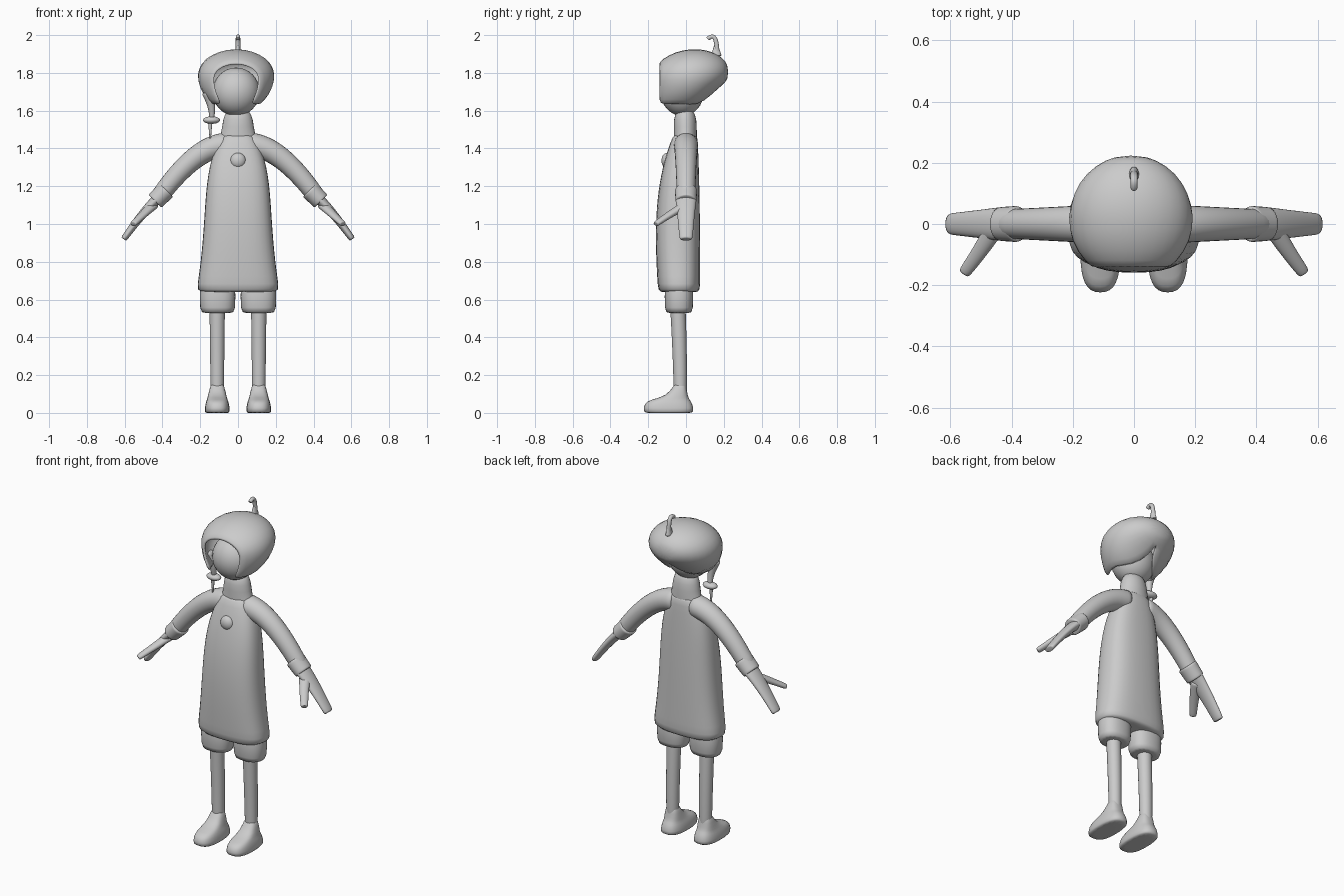
import bpy, bmesh, math
from mathutils import Vector

cube = bpy.data.objects.get("Cube")
if cube:
    bpy.data.objects.remove(cube, do_unlink=True)

colour = (0.6, 0.6, 0.6, 1)
grey = bpy.data.materials.new("plain_grey")
grey.use_nodes = True
grey.diffuse_color = colour
grey.node_tree.nodes["Principled BSDF"].inputs["Base Color"].default_value = colour


def finish(name, bm, mirror=False, smooth_level=1, thickness=0):
    """Turn a bmesh into a smooth grey object with the modifiers it needs."""
    bmesh.ops.recalc_face_normals(bm, faces=bm.faces)
    mesh = bpy.data.meshes.new(name)
    bm.to_mesh(mesh)
    bm.free()
    mesh.materials.append(grey)
    for polygon in mesh.polygons:
        polygon.use_smooth = True
    obj = bpy.data.objects.new(name, mesh)
    bpy.context.collection.objects.link(obj)
    if mirror:
        obj.modifiers.new("mirror", "MIRROR").use_mirror_merge = False
    if thickness:
        solid = obj.modifiers.new("solidify", "SOLIDIFY")
        solid.thickness = thickness
    if smooth_level:
        subdivision = obj.modifiers.new("subdivision", "SUBSURF")
        subdivision.levels = subdivision.render_levels = smooth_level


def bridge(bm, first, second):
    """Join two rows of vertices with a strip of quads."""
    for i in range(len(first) - 1):
        bm.faces.new((first[i], first[i + 1], second[i + 1], second[i]))


def squared(value, exponent):
    return math.copysign(abs(value) ** exponent, value)


def loft(name, rings, sides=12, exponent=1, **options):
    """Skin rings of (centre, u axis, v axis); a lower exponent squares them off."""
    bm = bmesh.new()
    loops = []
    # A shrunken ring closes each end, so that the rim stays crisp
    caps = [(centre, u * 0.8, v * 0.8) for centre, u, v in (rings[0], rings[-1])]
    for centre, u, v in [caps[0], *rings, caps[1]]:
        angles = [math.tau * (i + 0.5) / sides for i in range(sides)]
        loops.append([bm.verts.new(centre + u * squared(math.cos(angle), exponent)
                                   + v * squared(math.sin(angle), exponent))
                      for angle in angles])
    for lower, upper in zip(loops, loops[1:]):
        bridge(bm, lower + lower[:1], upper + upper[:1])
    bm.faces.new(loops[0])
    bm.faces.new(loops[-1])
    finish(name, bm, **options)


def stack(name, levels, x=0, **options):
    """Loft upward through levels of (height, half width, front depth, back depth)."""
    rings = [(Vector((x, (back - front) / 2, height)), Vector((width, 0, 0)),
              Vector((0, (back + front) / 2, 0)))
             for height, width, front, back in levels]
    loft(name, rings, **options)


def limb(name, start, bend, end, radius, end_radius, width=1, across=(0, 1, 0), **options):
    """Tapering tube along a curve; width widens it in the across direction."""
    start, bend, end = Vector(start), Vector(bend), Vector(end)
    rings = []
    steps = 6
    for i in range(steps + 1):
        t = i / steps
        centre = start.lerp(bend, t).lerp(bend.lerp(end, t), t)
        direction = (bend - start).lerp(end - bend, t).normalized()
        u = direction.cross(Vector(across)).normalized()
        r = radius + (end_radius - radius) * t
        rings.append((centre, u * r, direction.cross(u) * r * width))
    loft(name, rings, **options)


def ball(name, centre, radii):
    bm = bmesh.new()
    bmesh.ops.create_uvsphere(bm, u_segments=24, v_segments=16, radius=1)
    bmesh.ops.scale(bm, vec=radii, verts=bm.verts)
    bmesh.ops.translate(bm, vec=centre, verts=bm.verts)
    finish(name, bm, smooth_level=0)


# Long coat: flares at the hem, bulges forward, narrows to the shoulders
coat_levels = []
coat_steps = 10
for i in range(coat_steps + 1):
    t = i / coat_steps
    coat_levels.append((0.64 + 0.83 * t,
                        0.175 + 0.05 * (1 - t) ** 3 - 0.085 * t ** 6,
                        0.15 + 0.05 * t - 0.13 * t ** 3,
                        0.077 - 0.015 * t ** 3))
stack("coat", coat_levels, sides=16, exponent=0.75)
stack("collar", [(1.4, 0.13, 0.07, 0.06), (1.47, 0.09, 0.065, 0.06),
                 (1.56, 0.085, 0.07, 0.06), (1.6, 0.06, 0.05, 0.04)])
ball("button", (0, -0.1, 1.335), (0.042, 0.03, 0.042))

# Sleeves with cuffs, mitten hands and thumbs
limb("sleeve", (0.06, 0, 1.42), (0.22, 0, 1.42), (0.42, 0, 1.14), 0.07, 0.05, mirror=True)
limb("cuff", (0.38, 0, 1.18), (0.41, 0, 1.15), (0.44, 0, 1.12), 0.054, 0.05, 1.15, mirror=True)
limb("hand", (0.42, 0, 1.14), (0.5, 0, 1.07), (0.605, 0, 0.92), 0.03, 0.018, 2, mirror=True)
limb("thumb", (0.45, 0, 1.1), (0.48, -0.06, 1.07), (0.555, -0.16, 1), 0.025, 0.015, 1.4,
     across=(0.7, 0.5, 0), mirror=True)

# Shorts, legs and shoes
stack("shorts_leg", [(0.53, 0.097, 0.115, 0.04), (0.7, 0.097, 0.115, 0.04)],
      x=0.108, sides=16, exponent=0.85, mirror=True)
limb("leg", (0.11, -0.03, 0.08), (0.11, -0.03, 0.3), (0.11, -0.045, 0.6), 0.036, 0.043, mirror=True)
stack("shoe", [(0, 0.07, 0.23, 0.047), (0.05, 0.064, 0.225, 0.036), (0.07, 0.055, 0.19, 0.02),
               (0.09, 0.05, 0.1, 0.01), (0.15, 0.036, 0.064, 0)],
      x=0.11, sides=16, exponent=0.75, mirror=True)

# Face
ball("face", (-0.01, -0.02, 1.7), (0.125, 0.115, 0.128))

# Hood of hair: arches open at the front and underneath, closing toward the back
bm = bmesh.new()
arches = []
arch_steps = 12
rows = 7
for row in range(rows):
    sweep = math.pi * (0.2 + 0.73 * row / (rows - 1))
    swell = math.sin(sweep)
    y = 0.02 - 0.21 * math.cos(sweep)
    middle = 1.785 + 0.1 * y
    rise = 0.145 * swell
    drop = middle - 1.58 - max(0, y - 0.04)
    gap = 40 * min(1, max(0.02, (0.14 - y) / 0.15))
    arch = []
    for i in range(arch_steps + 1):
        angle = math.radians(gap - 90 + (360 - 2 * gap) * i / arch_steps)
        height = math.sin(angle)
        arch.append(bm.verts.new((0.215 * swell * math.cos(angle) - 0.01, y,
                                  middle + height * (rise if height > 0 else drop))))
    arches.append(arch)
for front, back in zip(arches, arches[1:]):
    bridge(bm, front, back)
bm.faces.new(arches[-1])
bmesh.ops.remove_doubles(bm, verts=bm.verts, dist=0.004)
finish("hair", bm, thickness=0.022)

# Curled tuft on the crown
limb("tuft_base", (0, 0.16, 1.89), (0, 0.16, 1.92), (0, 0.16, 1.95), 0.03, 0.01, 0.6,
     across=(1, 0, 0))
limb("hair_tuft", (0, 0.165, 1.9), (0, 0.165, 2.03), (0, 0.115, 1.98), 0.013, 0.012,
     across=(1, 0, 0))

# Side lock, tied and ending in a thin tail
limb("side_lock", (-0.165, -0.05, 1.7), (-0.13, -0.04, 1.62), (-0.14, -0.03, 1.55), 0.03, 0.012)
ball("lock_tie", (-0.14, -0.03, 1.55), (0.045, 0.03, 0.02))
limb("lock_tail", (-0.147, -0.03, 1.54), (-0.147, -0.03, 1.5), (-0.147, -0.03, 1.45), 0.012, 0.004)
